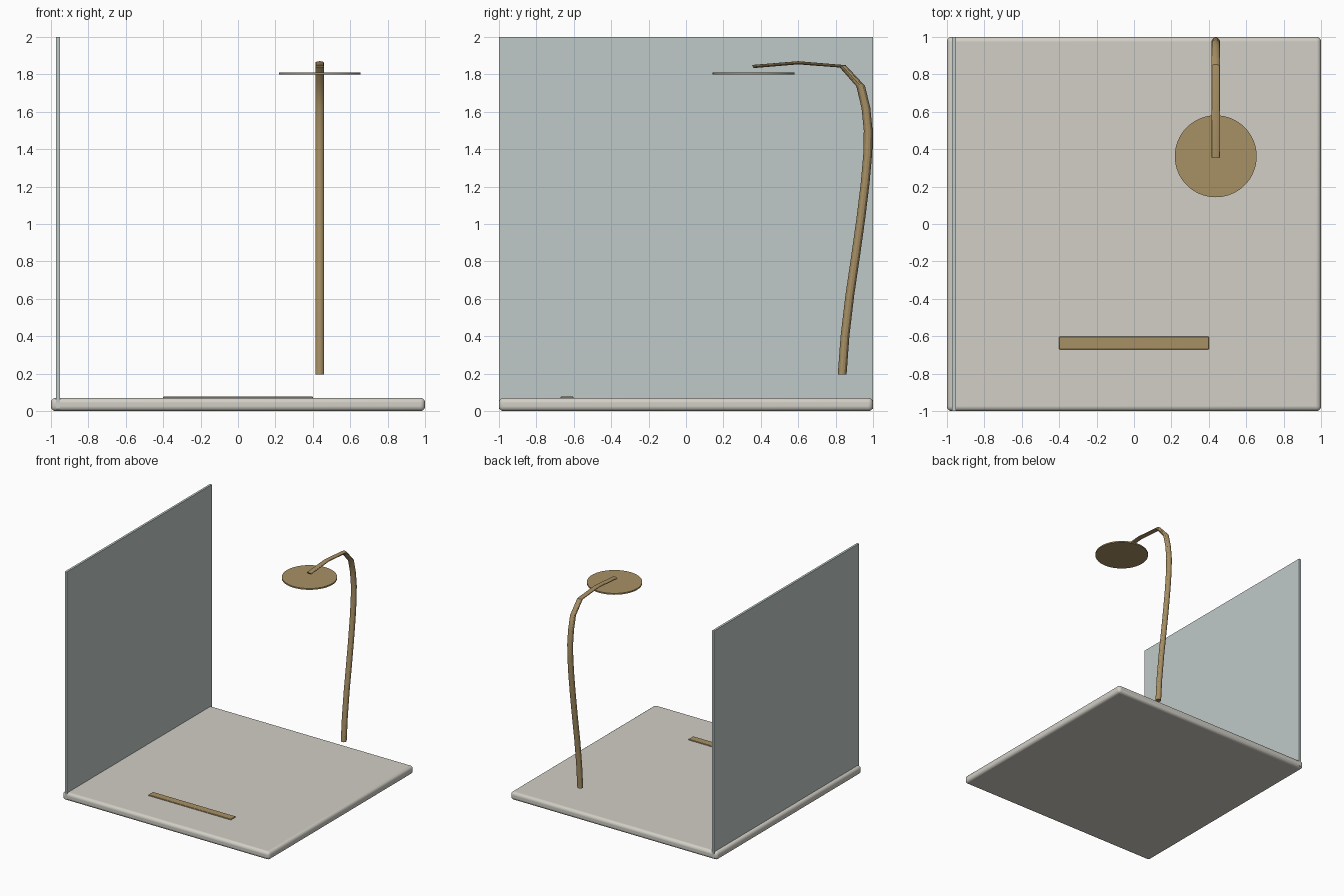
import bpy

if "Cube" in bpy.data.objects:
    bpy.data.objects.remove(bpy.data.objects["Cube"])


def material(name, rgb):
    m = bpy.data.materials.new(name)
    m.diffuse_color = (*rgb, 1)
    m.use_nodes = True
    m.node_tree.nodes["Principled BSDF"].inputs["Base Color"].default_value = m.diffuse_color
    return m


brass = material("brass", (0.39, 0.28, 0.13))
glass = material("glass", (0.52, 0.59, 0.58))
stone = material("stone", (0.64, 0.62, 0.56))


def box(name, lo, hi, mat, bevel=0.0, segments=1):
    center = [(a + b) / 2 for a, b in zip(lo, hi)]
    bpy.ops.mesh.primitive_cube_add(size=1, location=center)
    ob = bpy.context.object
    ob.name = name
    ob.scale = [b - a for a, b in zip(lo, hi)]
    bpy.ops.object.transform_apply(location=False, rotation=False, scale=True)
    ob.data.materials.append(mat)
    if bevel:
        mod = ob.modifiers.new("rounded_edges", "BEVEL")
        mod.width = bevel
        mod.segments = segments
        bpy.ops.object.shade_smooth_by_angle()
    return ob


# Shower tray, drain strip and side screen
box("shower_tray", (-1, -1, 0), (1, 1, 0.07), stone, 0.025, 4)
box("drain_strip", (-0.4, -0.67, 0.06), (0.4, -0.602, 0.077), brass, 0.003)
box("glass_screen", (-0.972, -1, 0.012), (-0.953, 1, 2), glass)

# Curved riser pipe, swept round then flattened vertically
PIPE_X, FLAT = 0.437, 0.36
path = [(0.835, 0.195), (0.85, 0.40), (0.876, 0.62), (0.907, 0.83),
        (0.935, 1.03), (0.958, 1.22), (0.972, 1.38), (0.974, 1.50),
        (0.962, 1.62), (0.934, 1.737), (0.838, 1.843), (0.60, 1.862),
        (0.357, 1.842)]
curve = bpy.data.curves.new("riser_pipe", "CURVE")
curve.dimensions = "3D"
curve.bevel_depth = 0.0235
curve.bevel_resolution = 4
curve.use_fill_caps = True
spline = curve.splines.new("POLY")
spline.points.add(len(path) - 1)
for p, (y, z) in zip(spline.points, path):
    p.co = (PIPE_X, y, z / FLAT, 1)
pipe = bpy.data.objects.new("riser_pipe", curve)
bpy.context.collection.objects.link(pipe)
pipe.scale.z = FLAT
bpy.ops.object.select_all(action="DESELECT")
pipe.select_set(True)
bpy.context.view_layer.objects.active = pipe
bpy.ops.object.convert(target="MESH")
bpy.ops.object.transform_apply(location=False, rotation=False, scale=True)
bpy.context.object.data.materials.append(brass)
bpy.ops.object.shade_smooth_by_angle()

# Round rain head
bpy.ops.mesh.primitive_cylinder_add(vertices=64, radius=0.219, depth=0.012,
                                    location=(PIPE_X, 0.362, 1.804))
head = bpy.context.object
head.name = "rain_head"
head.data.materials.append(brass)
bpy.ops.object.shade_smooth_by_angle()
